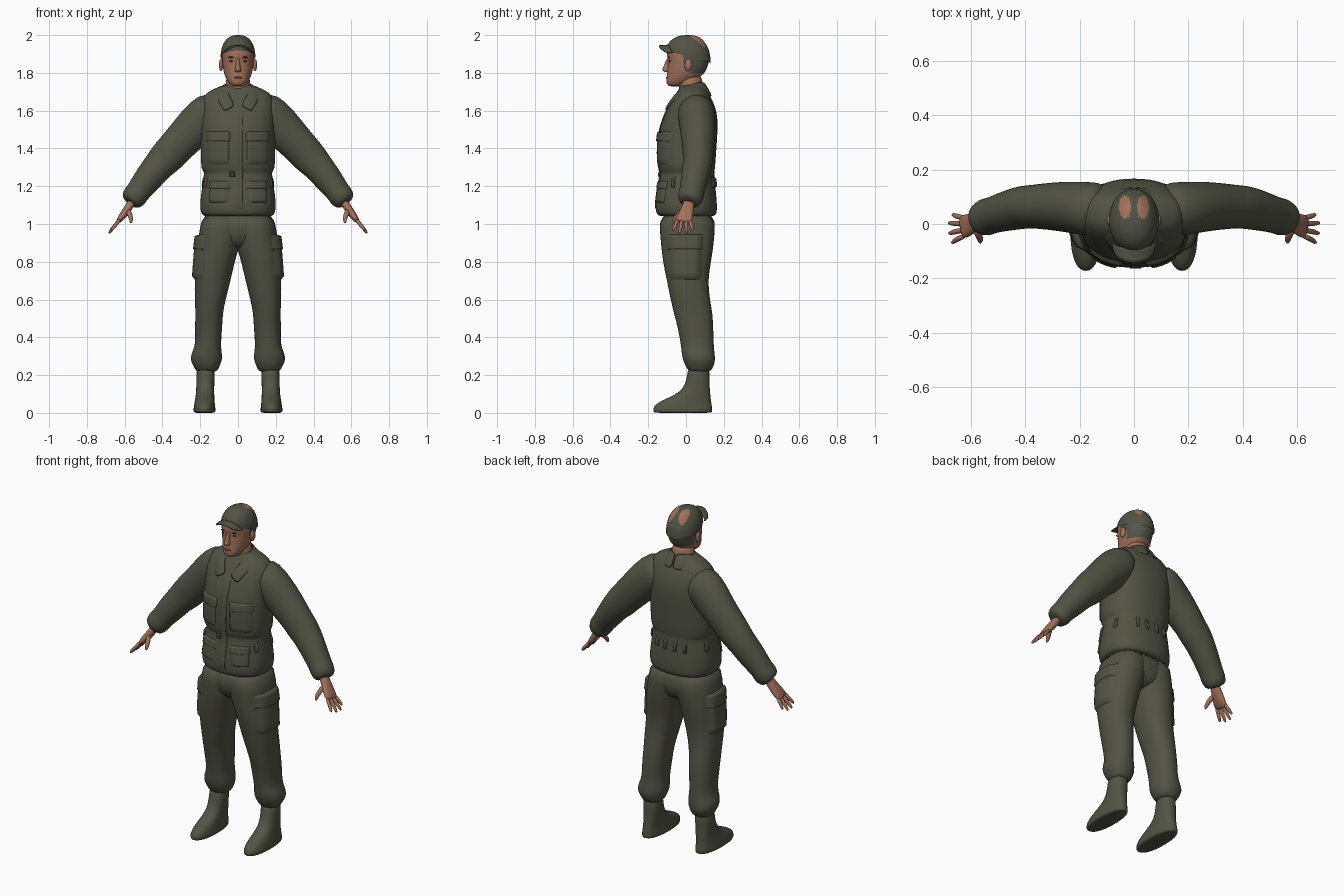
import bpy, bmesh
from math import cos, sin, pi, radians, copysign
from mathutils import Vector
from mathutils.bvhtree import BVHTree

if "Cube" in bpy.data.objects:
    bpy.data.objects.remove(bpy.data.objects["Cube"])


def material(name, rgb):
    m = bpy.data.materials.new(name)
    m.use_nodes = True
    m.diffuse_color = (*rgb, 1)
    m.node_tree.nodes["Principled BSDF"].inputs["Base Color"].default_value = (*rgb, 1)
    return m


GREEN = material("olive cloth", (0.085, 0.088, 0.058))
DARK = material("dark olive trim", (0.055, 0.057, 0.038))
SKIN = material("skin", (0.36, 0.165, 0.105))
HAIR = material("grey green hair", (0.085, 0.095, 0.075))
LIPS = material("lips", (0.22, 0.075, 0.055))
EYES = material("dark eyes", (0.04, 0.025, 0.02))


def finish(name, bm, mats, mirror=False, subsurf=0, solid=0):
    bmesh.ops.recalc_face_normals(bm, faces=bm.faces)
    for f in bm.faces:
        f.smooth = True
    mesh = bpy.data.meshes.new(name)
    bm.to_mesh(mesh)
    bm.free()
    for m in mats:
        mesh.materials.append(m)
    ob = bpy.data.objects.new(name, mesh)
    bpy.context.collection.objects.link(ob)
    if mirror:
        ob.modifiers.new("Mirror", "MIRROR").use_mirror_merge = False
    if solid:
        ob.modifiers.new("Solidify", "SOLIDIFY").thickness = solid
    if subsurf:
        s = ob.modifiers.new("Subdivision", "SUBSURF")
        s.levels = s.render_levels = subsurf
    return ob


def loft(name, rings, mats, mirror=False, n=20, power=2.0, fold=0.0, subsurf=1, rule=None):
    """Skin rings given as (centre, half axis u, half axis v)."""
    bm = bmesh.new()
    rows = []
    for i, (c, u, v) in enumerate(rings):
        row = []
        for k in range(n):
            a = 2 * pi * k / n
            e = 2 / power
            x = copysign(abs(cos(a)) ** e, cos(a))
            y = copysign(abs(sin(a)) ** e, sin(a))
            w = 1 + fold * sin(2 * a + 2.3 * i)
            row.append(bm.verts.new(c + (u * x + v * y) * w))
        rows.append(row)
    for r, s in zip(rows, rows[1:]):
        for k in range(n):
            bm.faces.new((r[k], r[k - 1], s[k - 1], s[k]))
    bm.faces.new(rows[0])
    bm.faces.new(rows[-1])
    if rule:
        for f in bm.faces:
            f.material_index = rule(f.calc_center_median())
    return finish(name, bm, mats, mirror, subsurf)


def level(rows):
    """Horizontal rings from (z, x0, x1, y0, y1)."""
    return [(Vector(((a + b) / 2, (c + d) / 2, z)), Vector(((b - a) / 2, 0, 0)),
             Vector((0, (d - c) / 2, 0))) for z, a, b, c, d in rows]


def centred(rows):
    return level([(z, -h, h, c, d) for z, h, c, d in rows])


def tube(rows):
    """Rings across a path from (x, y, z, thickness, depth along y)."""
    pts = [Vector(r[:3]) for r in rows]
    out = []
    for i, r in enumerate(rows):
        t = (pts[min(i + 1, len(pts) - 1)] - pts[max(i - 1, 0)]).normalized()
        u = Vector((0, 1, 0))
        u = (u - t * u.dot(t)).normalized()
        out.append((pts[i], u * r[4], t.cross(u) * r[3]))
    return out


def blob(name, centre, size, mat, mirror=True):
    bm = bmesh.new()
    bmesh.ops.create_uvsphere(bm, u_segments=16, v_segments=10, radius=1)
    for v in bm.verts:
        v.co = Vector([c + p * s for c, p, s in zip(centre, v.co, size)])
    return finish(name, bm, [mat], mirror)


def surface(ob):
    return BVHTree.FromObject(ob, bpy.context.evaluated_depsgraph_get())


def patch(name, bvh, yaw, t0, width, z0, z1, depth, mat=GREEN, mirror=True, n=10):
    """Raised panel projected on a body surface from a horizontal direction."""
    d = Vector((cos(radians(yaw)), sin(radians(yaw)), 0))
    t = Vector((-d.y, d.x, 0))
    bm = bmesh.new()
    grid = {}
    for i in range(n + 1):
        for j in range(n + 1):
            o = d + t * (t0 + width * (i / n - 0.5)) + Vector((0, 0, z0 + (z1 - z0) * j / n))
            hit = bvh.ray_cast(o, -d)[0]
            if hit:
                edge = i in (0, n) or j in (0, n)
                grid[i, j] = bm.verts.new(hit + d * (-0.005 if edge else depth))
    for i in range(n):
        for j in range(n):
            q = [(i, j), (i + 1, j), (i + 1, j + 1), (i, j + 1)]
            if all(k in grid for k in q):
                bm.faces.new([grid[k] for k in q])
    return finish(name, bm, [mat], mirror)


# Jacket body with bloused waist
jacket = loft("jacket", centred([
    (1.04, .17, -.13, .14), (1.045, .19, -.152, .157), (1.07, .2, -.162, .166), (1.12, .202, -.163, .164),
    (1.2, .19, -.15, .156), (1.255, .183, -.138, .151), (1.275, .179, -.135, .15),
    (1.29, .197, -.147, .154), (1.36, .197, -.152, .159), (1.47, .197, -.15, .167),
    (1.55, .197, -.127, .17), (1.62, .2, -.097, .157), (1.67, .187, -.067, .132),
    (1.70, .162, -.047, .117), (1.72, .115, -.035, .102), (1.74, .075, -.028, .09)]),
    [GREEN], n=28, power=2.35)

# Sleeves with cuffs
loft("sleeves", tube([
    (.10, .05, 1.61, .09, .09), (.15, .055, 1.595, .112, .1), (.21, .06, 1.53, .11, .1),
    (.28, .065, 1.46, .102, .09), (.35, .065, 1.385, .095, .083), (.39, .063, 1.34, .09, .082),
    (.42, .06, 1.31, .084, .078), (.48, .045, 1.235, .076, .074), (.53, .03, 1.17, .063, .066),
    (.54, .027, 1.155, .07, .07), (.57, .017, 1.118, .06, .062), (.574, .015, 1.113, .03, .04)]),
    [GREEN], mirror=True, fold=.03)

# Trousers
trousers = loft("trouser_legs", level([
    (.215, .13, .21, .03, .12), (.225, .105, .225, .01, .135), (.25, .095, .238, -.003, .147),
    (.28, .083, .254, -.018, .157), (.32, .085, .245, -.025, .152), (.36, .09, .226, -.026, .146),
    (.45, .084, .228, -.046, .147), (.52, .08, .226, -.062, .142), (.6, .065, .23, -.082, .127),
    (.7, .04, .23, -.104, .118), (.8, .015, .226, -.122, .132), (.88, -.008, .217, -.133, .147),
    (.96, -.03, .205, -.142, .156), (1.07, -.03, .19, -.142, .156)]),
    [GREEN], mirror=True, power=2.25, fold=.02)
loft("trouser_seat", centred([
    (.865, .06, -.06, .07), (.89, .13, -.11, .13), (.95, .19, -.138, .155), (1.08, .19, -.142, .157)]),
    [GREEN], n=28, power=2.3)

# Boots
loft("boots", level([
    (0, .13, .225, -.16, .13), (.002, .12, .235, -.172, .14), (.02, .118, .237, -.178, .142),
    (.045, .122, .232, -.165, .137), (.07, .124, .228, -.12, .133), (.095, .125, .224, -.06, .13),
    (.125, .126, .222, -.02, .127), (.17, .124, .22, .003, .124), (.26, .12, .222, .01, .127)]),
    [GREEN], mirror=True, power=2.3)

# Pockets, front placket and belt loops
body = surface(jacket)
legs = surface(trousers)
patch("chest_pockets", body, -90, .105, .125, 1.31, 1.48, .009)
patch("chest_pocket_flaps", body, -90, .105, .135, 1.435, 1.49, .014)
patch("hip_pockets", body, -52, 0, .11, 1.11, 1.22, .01)
patch("hip_pocket_flaps", body, -52, 0, .12, 1.185, 1.23, .014)
patch("front_placket", body, -90, .005, .045, 1.06, 1.62, .004, mirror=False, n=20)
patch("waist_button", body, -90, -.03, .03, 1.25, 1.275, .012, DARK, mirror=False)
for yaw in (-22, 18, 58, 78):
    patch("belt_loop", body, yaw, 0, .026, 1.185, 1.255, .007, DARK, n=6)
    patch("belt_loop_face", body, yaw, 0, .016, 1.195, 1.245, .011, n=6)
patch("cargo_pockets", legs, 0, -.005, .185, .7, .93, .016)
patch("cargo_pocket_flaps", legs, 0, -.005, .195, .86, .945, .022)

# Folded collar lying on the shoulders
inner = [(.012, -.1, 1.625), (.045, -.065, 1.685), (.075, -.005, 1.735), (.062, .075, 1.755), (0, .1, 1.757)]
outer = [(.075, -.12, 1.595), (.105, -.08, 1.65), (.125, .01, 1.69), (.09, .13, 1.68), (0, .15, 1.675)]
bm = bmesh.new()
rows = []
for p, q in zip(inner, outer):
    row = [bm.verts.new(p)]
    for k, lift in ((.35, .014), (.7, .014), (1, .009)):
        loc, normal, _, _ = body.find_nearest(Vector(p).lerp(Vector(q), k))
        row.append(bm.verts.new(loc + normal * lift))
    rows.append(row)
for r, s in zip(rows, rows[1:]):
    for k in range(3):
        bm.faces.new((r[k], r[k + 1], s[k + 1], s[k]))
finish("collar", bm, [GREEN], mirror=True, subsurf=1, solid=.006)

# Neck and head, hair on the sides and back
loft("neck", centred([(1.66, .07, -.035, .085), (1.73, .066, -.04, .085), (1.8, .064, -.045, .09)]), [SKIN])
loft("head", centred([
    (1.728, .022, -.085, -.04), (1.735, .038, -.098, -.01), (1.75, .052, -.106, .03), (1.775, .066, -.103, .07),
    (1.8, .075, -.1, .1), (1.825, .08, -.098, .112), (1.85, .083, -.096, .12), (1.87, .085, -.097, .124),
    (1.89, .086, -.102, .126), (1.92, .084, -.1, .125), (1.95, .07, -.08, .11)]),
    [SKIN, HAIR], n=28, power=2.15,
    rule=lambda c: int(c.z > 1.8 and c.y > .03 or c.z > 1.84 and c.y > -.02))
loft("nose", centred([
    (1.882, .008, -.103, -.08), (1.85, .011, -.112, -.08), (1.825, .015, -.126, -.08),
    (1.812, .02, -.13, -.08), (1.803, .014, -.112, -.08)]), [SKIN], n=10)
blob("ears", (.09, .012, 1.842), (.011, .02, .032), SKIN)
blob("eyes", (.033, -.086, 1.862), (.014, .005, .006), EYES)
blob("eyebrows", (.034, -.091, 1.882), (.02, .005, .004), EYES)
blob("mouth", (0, -.1, 1.775), (.022, .007, .006), LIPS, mirror=False)

# Cap dome with two bare patches on the crown
bm = bmesh.new()
rows = []
steps, sides = 22, 72
for i in range(steps):
    a = pi / 2 * i / steps
    r = cos(a) ** .8
    row = []
    for k in range(sides):
        b = 2 * pi * k / sides
        y = .014 + .117 * r * sin(b)
        base = 1.885 - .28 * (.117 * sin(b))
        row.append(bm.verts.new((.092 * r * cos(b), y, base + (2 - base) * sin(a))))
    rows.append(row)
for r, s in zip(rows, rows[1:]):
    for k in range(sides):
        bm.faces.new((r[k - 1], r[k], s[k], s[k - 1]))
bm.faces.new(rows[-1])
for f in bm.faces:
    c = f.calc_center_median()
    f.material_index = int(((abs(c.x) - .033) / .022) ** 2 + ((c.y - .062) / .043) ** 2 < 1)
finish("cap", bm, [GREEN, SKIN])

# Curved cap brim
bm = bmesh.new()
rows = []
for i in range(13):
    b = pi * (i / 12 - .5)
    x = sin(b)
    row = []
    for k in range(5):
        reach = .07 * k / 4 * cos(b) ** .7 if i not in (0, 12) else 0
        row.append(bm.verts.new((.08 * x, -.07 - .018 * cos(b) - reach * .8,
                                 1.95 - .04 * x * x - .004 * k / 4)))
    rows.append(row)
for r, s in zip(rows, rows[1:]):
    for k in range(4):
        bm.faces.new((r[k], s[k], s[k + 1], r[k + 1]))
bmesh.ops.remove_doubles(bm, verts=bm.verts, dist=.0005)
finish("cap_brim", bm, [GREEN], solid=.008)

# Hands
loft("palms", tube([
    (.545, .022, 1.14, .02, .03), (.58, .01, 1.087, .022, .031), (.603, 0, 1.053, .021, .041),
    (.625, -.01, 1.025, .016, .044), (.637, -.014, 1.01, .01, .04)]), [SKIN], mirror=True, n=16, power=2.4)
for base, tx, ty, tz in ((.022, .67, .034, .965), (0, .684, .004, .95),
                         (-.022, .683, -.034, .95), (-.044, .672, -.068, .962)):
    loft("finger", tube([
        (.622, base, 1.028, .011, .011), ((.632 + tx) / 2 + .003, (base + ty) / 2, (1.012 + tz) / 2, .0105, .0105),
        (tx - .006, ty, tz + .01, .008, .008), (tx, ty, tz, .004, .004)]), [SKIN], mirror=True, n=10)
loft("thumb", tube([
    (.583, -.015, 1.075, .016, .016), (.57, -.045, 1.045, .014, .014),
    (.565, -.062, 1.02, .011, .011), (.567, -.068, 1.004, .005, .005)]), [SKIN], mirror=True, n=10)
